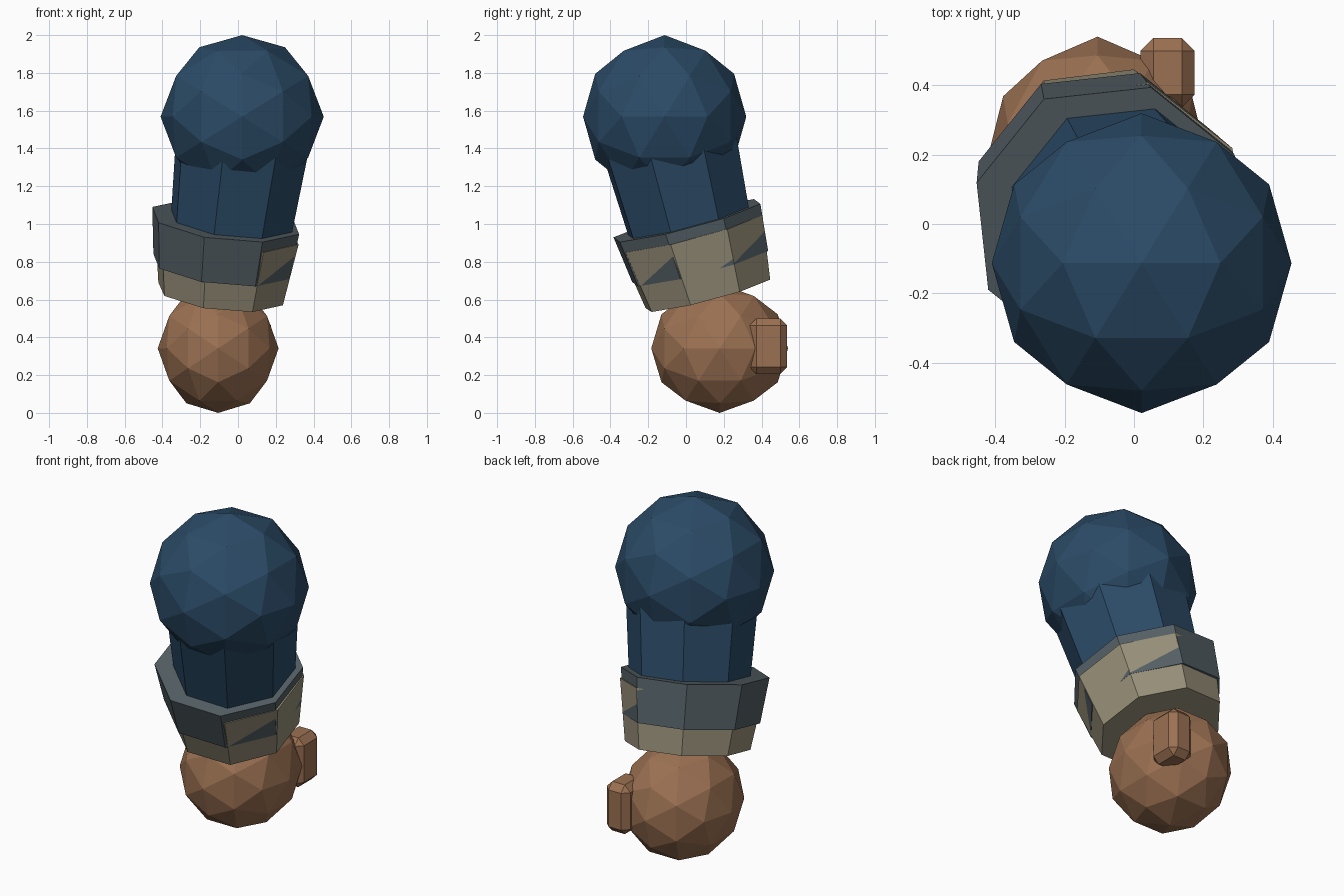
import bpy, bmesh
from math import cos, sin, radians
from mathutils import Matrix, Vector

if "Cube" in bpy.data.objects:
    bpy.data.objects.remove(bpy.data.objects["Cube"])

SIDES = 8
AZIMUTH = 28.7            # direction of the first corner of each sleeve ring
SLOPE = (-0.11, 0.26)     # tilt of the ring planes: dz/dx, dz/dy


def material(name, rgb):
    mat = bpy.data.materials.new(name)
    mat.diffuse_color = (*rgb, 1)
    mat.use_nodes = True
    mat.node_tree.nodes["Principled BSDF"].inputs["Base Color"].default_value = mat.diffuse_color
    return mat


BLUE = material("blue_cloth", (0.024, 0.07, 0.135))
GREY = material("grey_cuff", (0.088, 0.115, 0.13))
BEIGE = material("beige_cuff", (0.31, 0.275, 0.19))
SKIN = material("skin", (0.33, 0.165, 0.085))


def finish(name, bm, mat):
    bmesh.ops.recalc_face_normals(bm, faces=bm.faces)
    mesh = bpy.data.meshes.new(name)
    bm.to_mesh(mesh)
    bm.free()
    mesh.materials.append(mat)
    obj = bpy.data.objects.new(name, mesh)
    bpy.context.collection.objects.link(obj)
    return obj


def ball(name, centre, radii, mat):
    """Faceted ball, turned so that an edge midpoint is at each pole."""
    bm = bmesh.new()
    bmesh.ops.create_icosphere(bm, subdivisions=2, radius=1)
    bm.transform(Matrix.Translation(centre) @ Matrix.Diagonal((*radii, 1))
                 @ Matrix.Rotation(radians(-31.717), 4, 'Y'))
    return finish(name, bm, mat)


def sleeve(name, top, r_top, bottom, r_bottom, mat, twist=0):
    """Tapered eight-sided tube with tilted, capped ends."""
    bm = bmesh.new()
    rings = []
    for centre, r in ((top, r_top), (bottom, r_bottom)):
        ring = []
        for k in range(SIDES):
            a = radians(AZIMUTH + twist + 360 * k / SIDES)
            dx, dy = r * cos(a), r * sin(a)
            offset = Vector((dx, dy, SLOPE[0] * dx + SLOPE[1] * dy))
            ring.append(bm.verts.new(Vector(centre) + offset))
        bm.faces.new(ring)
        rings.append(ring)
    for k in range(SIDES):
        n = (k + 1) % SIDES
        bm.faces.new((rings[0][k], rings[0][n], rings[1][n], rings[1][k]))
    return finish(name, bm, mat)


def chamfered_box(name, centre, size, chamfer, mat):
    bm = bmesh.new()
    bmesh.ops.create_cube(bm, size=1)
    bm.transform(Matrix.Translation(centre) @ Matrix.Diagonal((*size, 1)))
    bmesh.ops.bevel(bm, geom=bm.edges[:], offset=chamfer, segments=1,
                    profile=0.5, affect='EDGES')
    return finish(name, bm, mat)


# Shoulder and arm
ball("shoulder", (0.022, -0.113, 1.568), (0.432, 0.432, 0.432), BLUE)
sleeve("arm", (0.035, -0.113, 1.53), 0.37, (-0.075, 0.09, 0.70), 0.31, BLUE)

# Cuff: grey outer band over a beige lining that shows through on one side
sleeve("outer_cuff", (-0.065, 0.005, 1.018), 0.405,
       (-0.088, 0.075, 0.775), 0.375, GREY)
sleeve("inner_cuff", (-0.06, 0.024, 0.96), 0.395,
       (-0.092, 0.116, 0.63), 0.342, BEIGE, twist=0.8)

# Hand
ball("hand", (-0.105, 0.178, 0.342), (0.32, 0.362, 0.342), SKIN)
chamfered_box("thumb", (0.097, 0.436, 0.353), (0.156, 0.2, 0.294), 0.037, SKIN)
